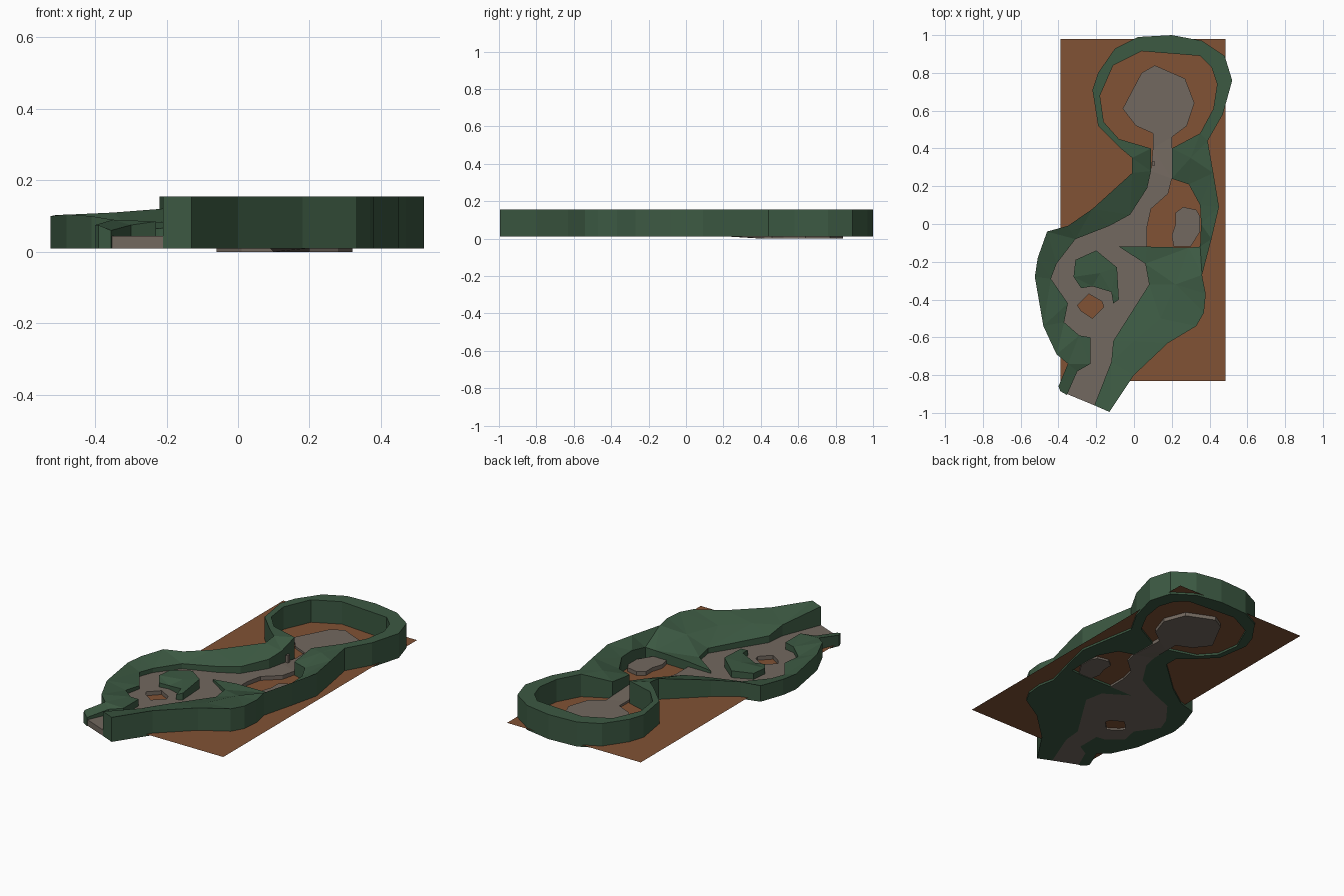
import bpy
from mathutils import Vector
from mathutils.geometry import delaunay_2d_cdt

if "Cube" in bpy.data.objects:
    bpy.data.objects.remove(bpy.data.objects["Cube"])


def material(name, rgb):
    m = bpy.data.materials.new(name)
    m.diffuse_color = (*rgb, 1)
    m.use_nodes = True
    m.node_tree.nodes["Principled BSDF"].inputs["Base Color"].default_value = m.diffuse_color
    return m


GREEN = material("moss_green", (0.045, 0.10, 0.055))
GREY = material("path_grey", (0.17, 0.14, 0.115))
BROWN = material("clay_brown", (0.22, 0.085, 0.035))


def make(name, verts, faces, mat):
    me = bpy.data.meshes.new(name)
    me.from_pydata(verts, [], faces)
    me.materials.append(mat)
    ob = bpy.data.objects.new(name, me)
    bpy.context.collection.objects.link(ob)
    return ob


def slab(name, outline, mat, bottom=None, thick=None, hole=(), peaks=()):
    """Triangulated top through (x, y, z) points, straight sides, closed underside."""
    pts = list(outline) + list(hole) + list(peaks)
    n, h = len(outline), len(hole)
    edges = [(i, (i + 1) % n) for i in range(n)]
    edges += [(n + i, n + (i + 1) % h) for i in range(h)]
    vs, _, fs, _, _, _ = delaunay_2d_cdt(
        [Vector(p[:2]) for p in pts], edges, [], 1, 1e-5)
    top, in_hole = [], []
    for v in vs:
        k = min(range(len(pts)), key=lambda i: (Vector(pts[i][:2]) - v).length)
        top.append((v.x, v.y, pts[k][2]))
        in_hole.append(n <= k < n + h)
    low = [(x, y, bottom if thick is None else z - thick) for x, y, z in top]
    tris = []
    for f in fs:
        if all(in_hole[i] for i in f):
            continue
        a, b, c = (vs[i] for i in f)
        f = list(f)
        if (b - a).cross(c - a) < 0:
            f.reverse()
        tris.append(f)
    half = {(f[i], f[(i + 1) % 3]) for f in tris for i in range(3)}
    m = len(top)
    faces = tris + [[i + m for i in reversed(f)] for f in tris]
    faces += [[b, a, a + m, b + m] for a, b in half if (b, a) not in half]
    return make(name, top + low, faces, mat)


# Ground sheet
make("ground_sheet", [(-.39, -.83, .022), (.485, -.83, .022),
                      (.485, .98, .022), (-.39, .98, .022)], [(0, 1, 2, 3)], BROWN)

# Canyon walls: outer edge up the east, round the arena and down the west
H = .155
outer_high = [(-.13, -.995), (0, -.80), (.18, -.63), (.33, -.54), (.37, -.47),
              (.38, -.37), (.36, -.27), (.41, -.08), (.45, .09), (.42, .27),
              (.39, .44), (.47, .58), (.52, .76), (.48, .89), (.36, .97),
              (.2, 1.0), (.02, .99), (-.10, .93), (-.19, .80), (-.22, .71),
              (-.19, .52), (-.07, .40), (-.01, .35)]
outer_west = [(-.01, .27, .145), (-.22, .08, .12), (-.35, -.01, .11),
              (-.46, -.04, .105), (-.51, -.18, .103), (-.525, -.28, .10),
              (-.48, -.54, .105), (-.41, -.69, .10), (-.35, -.74, .09),
              (-.40, -.86, .075), (-.39, -.885, .075), (-.355, -.905, .06)]
inner_west = [(-.30, -.78, .075), (-.23, -.74, .085), (-.23, -.60, .085),
              (-.29, -.59, .08), (-.37, -.52, .07), (-.35, -.42, .065),
              (-.44, -.29, .07), (-.41, -.21, .07), (-.31, -.08, .075),
              (-.13, -.01, .08), (-.02, .05, .085), (.07, .19, .10),
              (.09, .28, .12)]
arena_inner = [(.09, .40), (-.08, .45), (-.16, .54), (-.18, .68), (-.11, .84),
               (.04, .915), (.35, .89), (.41, .83), (.44, .74), (.42, .61),
               (.35, .48)]
inner_east = [(.20, .40, .12), (.20, .24, .10), (.29, .21, .10), (.35, .10, .11),
              (.355, 0, .11), (.35, -.12, .085), (.29, -.125, .08),
              (.07, -.12, .075), (-.08, -.12, .06), (.06, -.21, .07),
              (.08, -.32, .075), (-.11, -.62, .085), (-.12, -.73, .11),
              (-.21, -.96, .155)]
lift = lambda pts: [(x, y, H) for x, y in pts]
slab("canyon_walls", lift(outer_high) + outer_west + inner_west
     + lift(arena_inner) + inner_east, GREEN, bottom=.01,
     peaks=[(.22, -.32, .12), (.14, -.5, .125), (0, -.62, .13), (.30, .35, .14)])

# Winding path with arena floor, and the pit left open in it
P = .045
path = [(x, y, P) for x, y in
        [(-.355, -.90), (-.21, -.96), (-.12, -.73), (-.11, -.62), (.08, -.32),
         (.06, -.21), (-.08, -.12), (.07, -.12), (.07, -.01), (.09, .08),
         (.18, .16), (.20, .24)]]
path += [(x, y, .035) for x, y in
         [(.20, .46), (.28, .52), (.32, .64), (.27, .77), (.11, .84), (.04, .80),
          (-.06, .61), (.01, .52), (.10, .48), (.10, .40)]]
path += [(.09, .28, P)] + [(x, y, P) for x, y, _ in reversed(inner_west[:-1])]
pit = [(-.24, -.37, P), (-.17, -.41, P), (-.16, -.44, P), (-.22, -.50, P),
       (-.28, -.46, P), (-.30, -.43, P)]
slab("winding_path", path, GREY, thick=.035, hole=pit)

# Green island inside the path loop
slab("loop_island",
     [(-.20, -.14, .085), (-.09, -.23, .10), (-.08, -.40, .085), (-.11, -.42, .075),
      (-.12, -.36, .085), (-.22, -.33, .065), (-.28, -.34, .07), (-.32, -.28, .08),
      (-.31, -.19, .08)], GREEN, bottom=.03, peaks=[(-.18, -.26, .085)])

# Raised ledge in the side basin
slab("basin_ledge", [(x, y, P) for x, y in
     [(.22, 0), (.20, -.06), (.21, -.12), (.30, -.12), (.35, -.04), (.35, .04),
      (.33, .075), (.26, .09), (.22, .06)]], GREY, bottom=.01)

# Small marker post in the neck
slab("marker_post", [(x, y, .085) for x, y in
     [(.095, .31), (.11, .31), (.11, .33), (.095, .33)]], GREY, bottom=.03)
